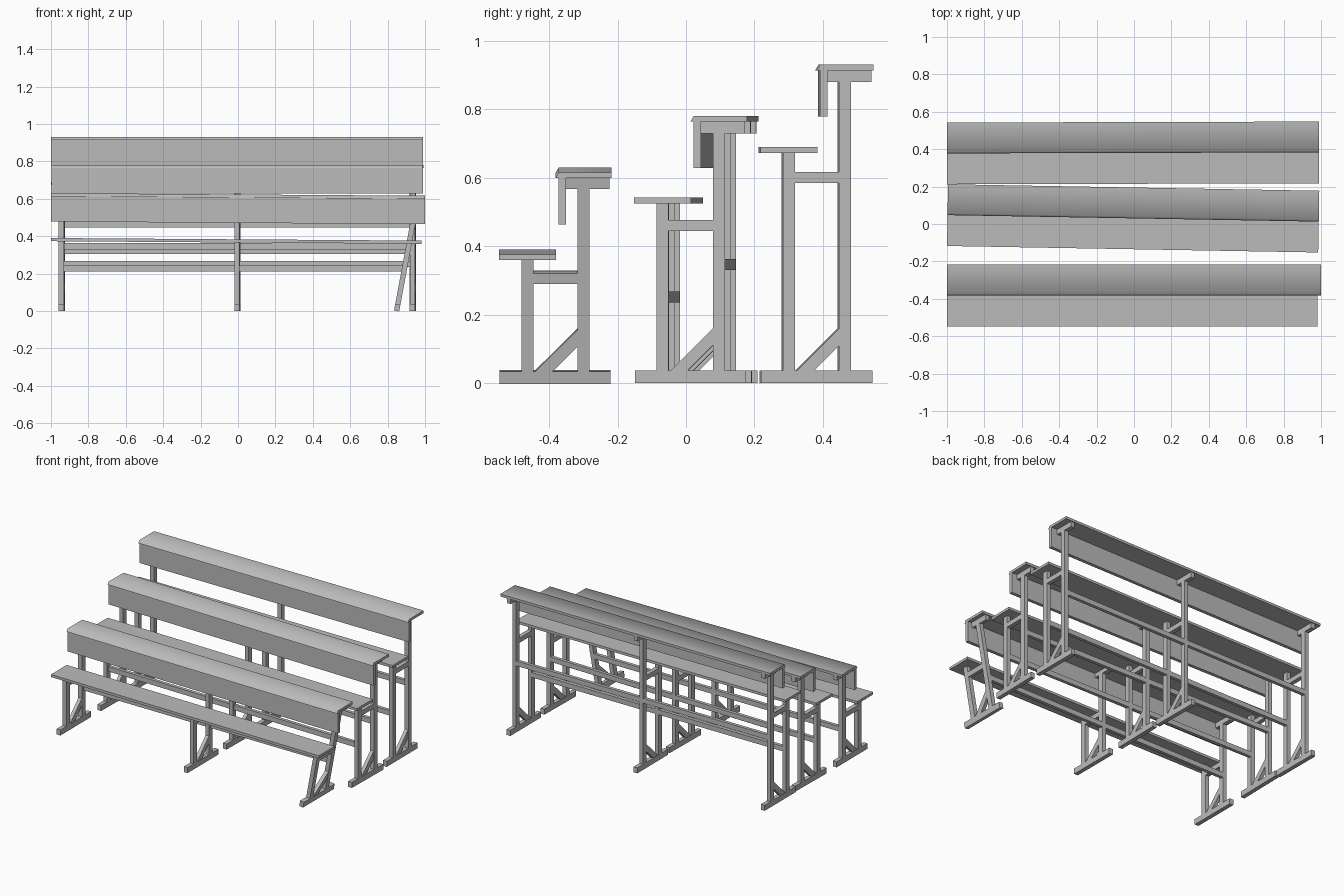
import bpy
import bmesh
from math import radians
from mathutils import Matrix

cube = bpy.data.objects.get("Cube")
if cube:
    bpy.data.objects.remove(cube)

grey = bpy.data.materials.new("plain_grey")
grey.use_nodes = True
grey.diffuse_color = (0.5, 0.5, 0.5, 1)
grey.node_tree.nodes["Principled BSDF"].inputs["Base Color"].default_value = (0.5, 0.5, 0.5, 1)


def prism(name, profile, x0, x1, matrix, smooth=False):
    """Extrude a (y, z) outline along x from x0 to x1."""
    bm = bmesh.new()
    face = bm.faces.new([bm.verts.new((x0, y, z)) for y, z in profile])
    grown = bmesh.ops.extrude_face_region(bm, geom=[face])["geom"]
    moved = [g for g in grown if isinstance(g, bmesh.types.BMVert)]
    bmesh.ops.translate(bm, vec=(x1 - x0, 0, 0), verts=moved)
    bmesh.ops.recalc_face_normals(bm, faces=bm.faces)
    bm.transform(matrix)
    mesh = bpy.data.meshes.new(name)
    bm.to_mesh(mesh)
    bm.free()
    mesh.materials.append(grey)
    obj = bpy.data.objects.new(name, mesh)
    bpy.context.collection.objects.link(obj)
    if smooth:
        bpy.ops.object.select_all(action="DESELECT")
        obj.select_set(True)
        bpy.context.view_layer.objects.active = obj
        bpy.ops.object.shade_smooth_by_angle(angle=radians(62))


def rect(y0, y1, z0, z1):
    return [(y0, z0), (y1, z0), (y1, z1), (y0, z1)]


def frame(row, side, x, seat_z, cross_z, desk_z, matrix):
    """One trestle: foot, two posts, crosspiece, brace and desk bracket."""
    parts = {
        "foot": rect(0, 0.325, 0, 0.037),
        "front_post": rect(0.064, 0.099, 0.037, seat_z),
        "back_post": rect(0.228, 0.263, 0.037, desk_z - 0.034),
        "crosspiece": rect(0.099, 0.228, cross_z, cross_z + 0.032),
        "desk_bracket": rect(0.194, 0.322, desk_z - 0.034, desk_z),
    }
    for part, outline in parts.items():
        prism(f"{row}_{side}_{part}", outline, x - 0.014, x + 0.014, matrix)
    brace = [(0.105, 0.037), (0.155, 0.037), (0.228, 0.11), (0.228, 0.16)]
    prism(f"{row}_{side}_brace", brace, x - 0.012, x + 0.012, matrix)


def bench_row(row, y, turn, x_end, seat_z, cross_z, desk_z, back_rail, front_rail=None, lean=0, sag=0):
    base = Matrix.Translation((0, y, 0)) @ Matrix.Rotation(radians(turn), 4, "Z")

    # trestles, the last one may lean outward
    right_x = 0.848 if lean else 0.932
    pivot = Matrix.Translation((right_x, 0, 0))
    tilt = pivot @ Matrix.Rotation(radians(lean), 4, "Y") @ pivot.inverted()
    for side, x, m in (("right", -0.945, base), ("middle", -0.005, base), ("left", right_x, base @ tilt)):
        frame(row, side, x, seat_z, cross_z, desk_z, m)

    # long rails
    rail_end = 0.89 if lean else 0.93
    prism(row + "_back_rail", rect(0.241, 0.263, back_rail, back_rail + 0.033), -0.945, rail_end, base)
    if front_rail:
        prism(row + "_front_rail", rect(0.077, 0.099, front_rail, front_rail + 0.033), -0.945, rail_end, base)

    # boards, tilted down slightly where the trestle leans
    def sagged(z):
        hinge = Matrix.Translation((-1, 0, z))
        return base @ hinge @ Matrix.Rotation(radians(sag), 4, "Y") @ hinge.inverted()

    prism(row + "_seat", rect(-0.002, 0.165, seat_z, seat_z + 0.017), -1, 0.98 if lean else x_end, sagged(seat_z))
    m = sagged(desk_z)
    top = [(0.163, desk_z), (0.328, desk_z), (0.328, desk_z + 0.017), (0.173, desk_z + 0.017)]
    prism(row + "_desk_top", top, -1, x_end, m, smooth=True)
    prism(row + "_desk_panel", rect(0.172, 0.194, desk_z - 0.135, desk_z), -1, x_end, m)


bench_row("front_row", -0.545, 0, 1.0, 0.373, 0.297, 0.613, 0.21, lean=10.5, sag=0.4)
bench_row("middle_row", -0.133, -1, 0.985, 0.525, 0.445, 0.764, 0.33, 0.235)
bench_row("back_row", 0.217, 0.15, 0.99, 0.673, 0.585, 0.914, 0.445, 0.305)
